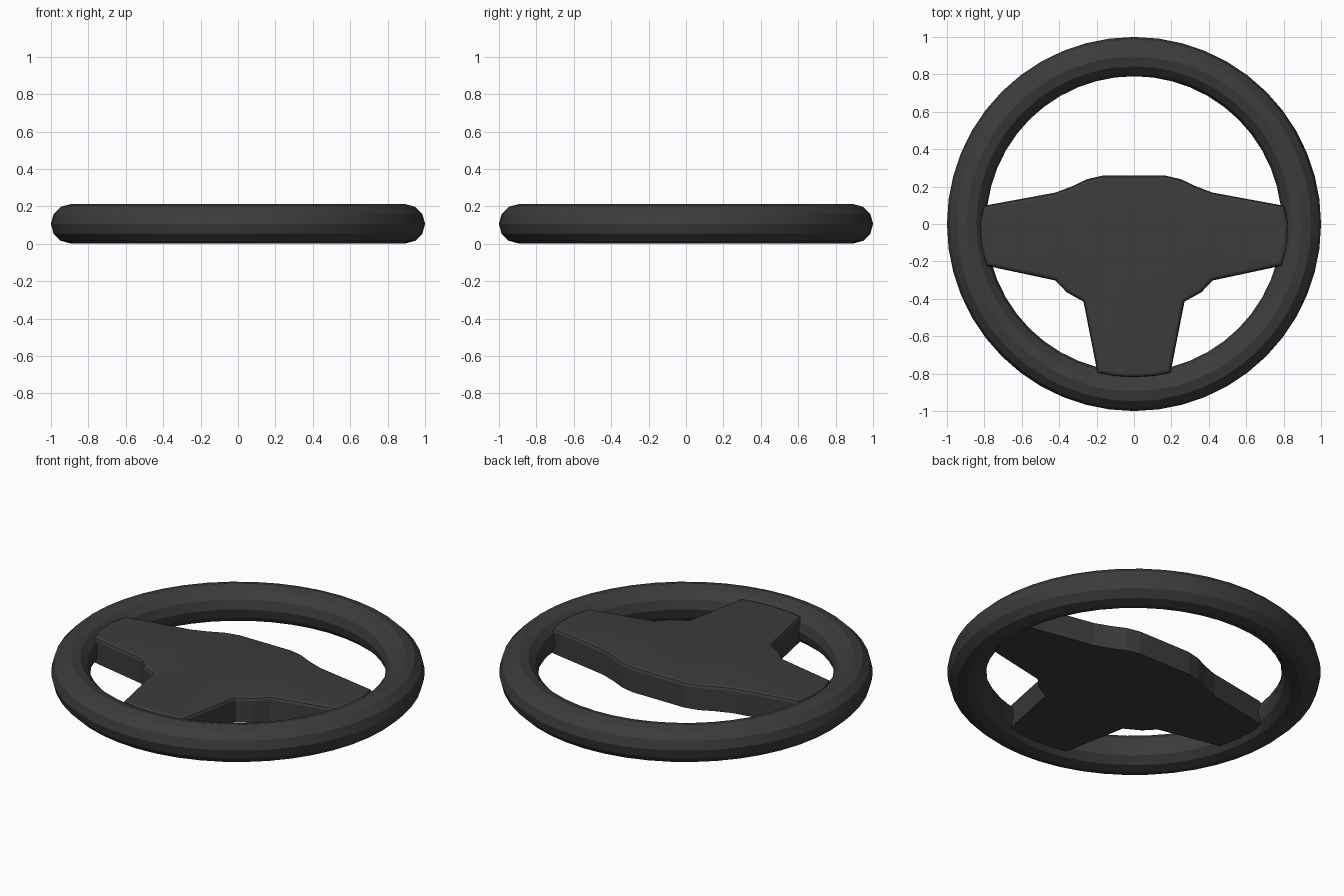
import bpy, bmesh, math
from mathutils import Vector

if "Cube" in bpy.data.objects:
    bpy.data.objects.remove(bpy.data.objects["Cube"])

mat = bpy.data.materials.new("dark grey")
mat.diffuse_color = (0.045, 0.045, 0.045, 1)
mat.use_nodes = True
mat.node_tree.nodes["Principled BSDF"].inputs["Base Color"].default_value = mat.diffuse_color

# round grip rim
bpy.ops.mesh.primitive_torus_add(major_segments=48, minor_segments=12,
                                 major_radius=0.895, minor_radius=0.105,
                                 location=(0, 0, 0.107))
rim = bpy.context.object
rim.name = "rim"
rim.data.materials.append(mat)
bpy.ops.object.shade_smooth_by_angle(angle=math.radians(20))

# hub with three spokes: right half of the outline, mirrored
half = [(0.17, 0.258), (0.25, 0.24), (0.33, 0.202), (0.42, 0.168), (0.805, 0.097),
        (0.826, 0), (0.82, -0.12), (0.79, -0.223), (0.42, -0.302), (0.36, -0.365),
        (0.27, -0.415), (0.195, -0.797), (0.1, -0.815)]
outline = ([Vector((0, 0.258))] + [Vector(p) for p in half] + [Vector((0, -0.82))]
           + [Vector((-x, y)) for x, y in reversed(half)])
n = len(outline)


def inset(pts, d):
    """Move a clockwise outline inward by d."""
    res = []
    for i, p in enumerate(pts):
        a = (p - pts[i - 1]).normalized()
        b = (pts[(i + 1) % n] - p).normalized()
        na, nb = Vector((a.y, -a.x)), Vector((b.y, -b.x))
        m = (na + nb).normalized()
        res.append(p + m * d / max(m.dot(na), 0.4))
    return res


def pad(rx, ry):
    """Oval for the slightly raised centre, matched point by point."""
    res = []
    for p in outline:
        t = math.atan2(p.y + 0.1, p.x)
        r = 1 / math.hypot(math.cos(t) / rx, math.sin(t) / ry)
        res.append(Vector((r * math.cos(t), -0.1 + r * math.sin(t))))
    return res


bm = bmesh.new()
layers = [(outline, 0.04), (outline, 0.170), (inset(outline, 0.006), 0.182),
          (inset(outline, 0.018), 0.188), (pad(0.31, 0.21), 0.199)]
rings = [[bm.verts.new((p.x, p.y, z)) for p in pts] for pts, z in layers]
for lo, hi in zip(rings, rings[1:]):
    for i in range(n):
        j = (i + 1) % n
        bm.faces.new((lo[i], lo[j], hi[j], hi[i]))
bm.faces.new(rings[0])
bm.faces.new(rings[-1])
bmesh.ops.recalc_face_normals(bm, faces=bm.faces)
mesh = bpy.data.meshes.new("hub_and_spokes")
bm.to_mesh(mesh)
bm.free()
mesh.materials.append(mat)
hub = bpy.data.objects.new("hub_and_spokes", mesh)
bpy.context.collection.objects.link(hub)
